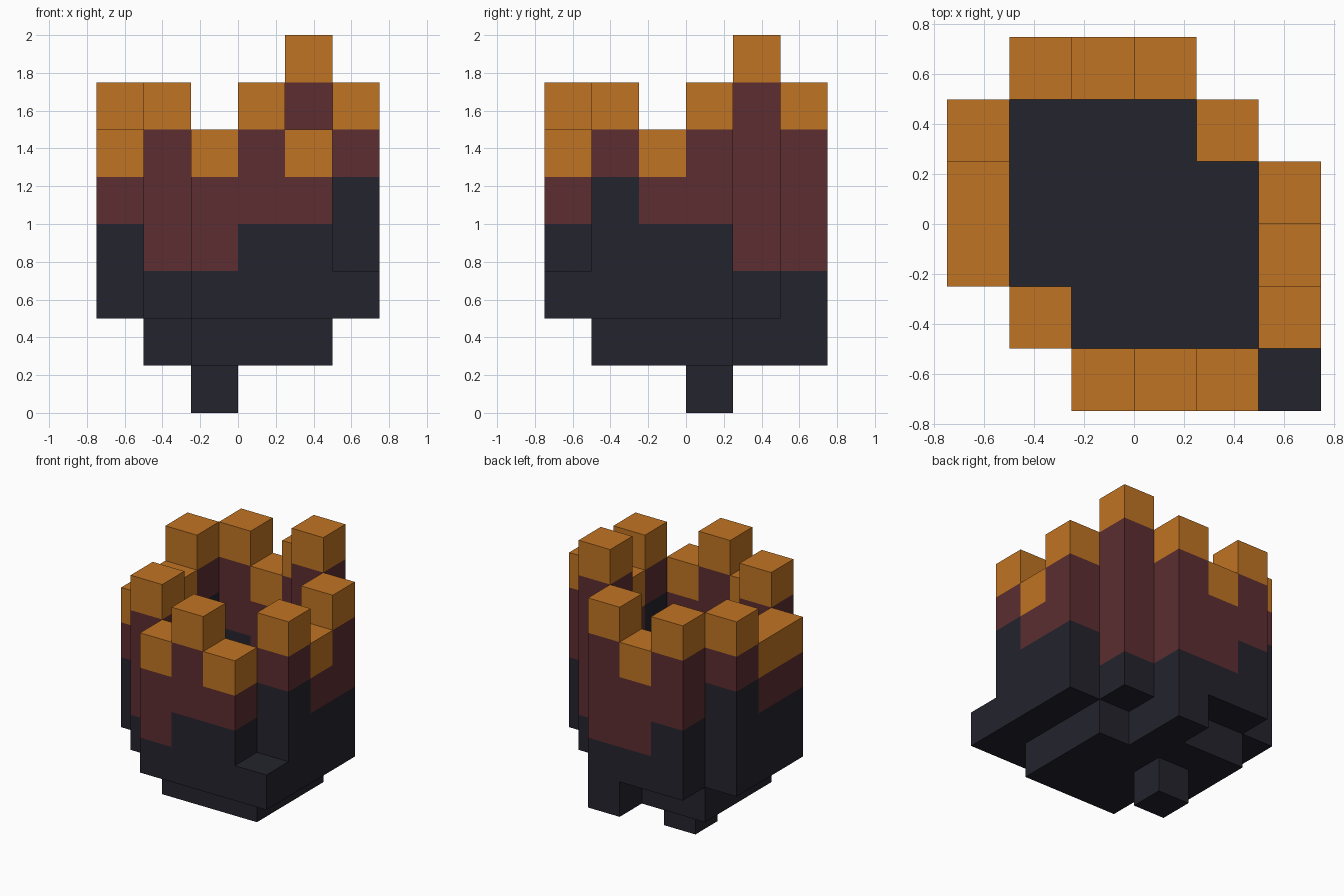
import bpy, bmesh, math
from mathutils import Vector

CELL = 0.25

if "Cube" in bpy.data.objects:
    bpy.data.objects.remove(bpy.data.objects["Cube"], do_unlink=True)


def make_material(name, colour):
    mat = bpy.data.materials.new(name)
    mat.use_nodes = True
    mat.diffuse_color = (*colour, 1)
    mat.node_tree.nodes["Principled BSDF"].inputs["Base Color"].default_value = (*colour, 1)
    return mat


DARK, RED, ORANGE = range(3)
materials = [
    make_material("charcoal", (0.017, 0.017, 0.026)),
    make_material("dark red", (0.107, 0.027, 0.030)),
    make_material("orange", (0.527, 0.174, 0.017)),
]

# Floor of the cup: a square slab without two opposite corners
floor = {(i, j, 1): DARK for i in range(1, 5) for j in range(1, 5)
         if (i, j) not in ((1, 1), (4, 4))}

# Stem, and the two odd lumps on the outside
stem = {(2, 3, 0): DARK}
lumps = {(5, 0, 2): DARK, (3, 5, 1): DARK}

# Ring of wall posts: column, row, start of the red band, top
posts = [
    (1, 1, 3, 7), (2, 0, 3, 6), (3, 0, 4, 7), (4, 0, 4, 6), (5, 1, 5, 7),
    (5, 2, 4, 6), (5, 3, 4, 7), (4, 4, 3, 8), (3, 5, 3, 7), (2, 5, 3, 6),
    (1, 5, 4, 7), (0, 4, 5, 7), (0, 3, 4, 6), (0, 2, 4, 6),
]
wall = {}
for i, j, red, top in posts:
    for k in range(2, top):
        wall[i, j, k] = ORANGE if k == top - 1 else RED if k >= red else DARK

parts = {"cup_floor": floor, "stem": stem, "outer_lumps": lumps, "wall_posts": wall}
solid = set().union(*parts.values())


def build_part(name, cells):
    """Skin the exposed sides of the cells, then merge flat faces of one colour."""
    bm = bmesh.new()
    for cell, colour in cells.items():
        centre = Vector(cell) + Vector((0.5, 0.5, 0.5))
        for axis in range(3):
            for sign in (-1, 1):
                n = Vector((0, 0, 0))
                n[axis] = sign
                if tuple(int(c) for c in Vector(cell) + n) in solid:
                    continue
                u = Vector((0, 0, 0))
                u[(axis + 1) % 3] = 0.5
                v = n.cross(u)
                corners = [centre + n / 2 + a * u + b * v
                           for a, b in ((-1, -1), (1, -1), (1, 1), (-1, 1))]
                face = bm.faces.new([bm.verts.new((c - Vector((3, 3, 0))) * CELL)
                                     for c in corners])
                face.material_index = colour
    bmesh.ops.remove_doubles(bm, verts=bm.verts, dist=0.001)
    bmesh.ops.dissolve_limit(bm, angle_limit=math.radians(1), verts=bm.verts,
                             edges=bm.edges, delimit={'MATERIAL'})
    mesh = bpy.data.meshes.new(name)
    bm.to_mesh(mesh)
    bm.free()
    for mat in materials:
        mesh.materials.append(mat)
    bpy.context.collection.objects.link(bpy.data.objects.new(name, mesh))


for part_name, part_cells in parts.items():
    build_part(part_name, part_cells)
